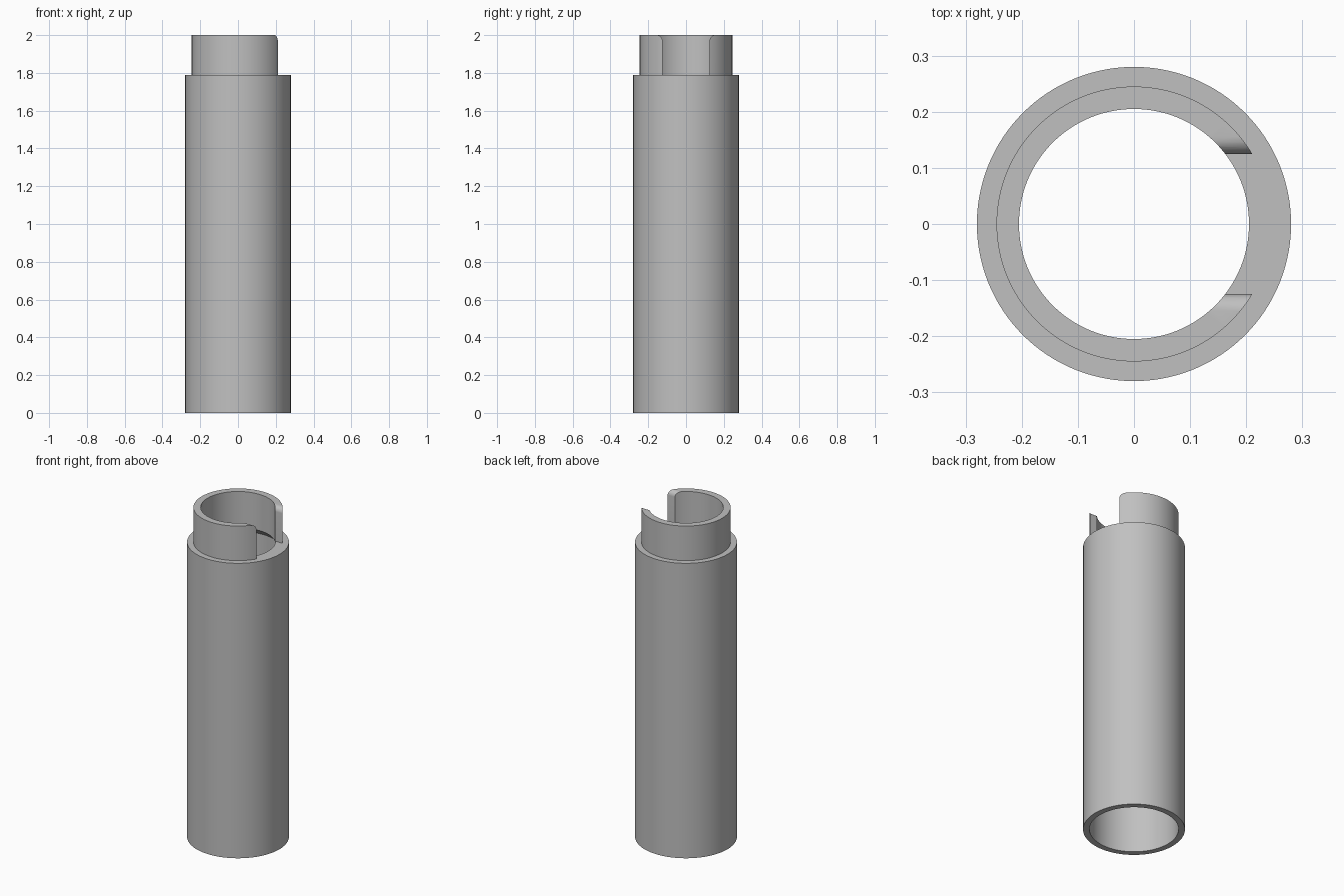
import bpy
import bmesh
from math import sin, cos, pi, radians

cube = bpy.data.objects.get("Cube")
if cube:
    bpy.data.objects.remove(cube, do_unlink=True)

SEGMENTS = 128
SHOULDER, TOP = 1.79, 2.0            # ledge height and collar height
OUTER, COLLAR, BORE = 0.28, 0.245, 0.205
NOTCH, FILLET = 0.125, 0.03          # notch half width and corner rounding

grey = bpy.data.materials.new("grey")
grey.use_nodes = True
colour = (0.53, 0.53, 0.53, 1)
grey.diffuse_color = colour
grey.node_tree.nodes["Principled BSDF"].inputs["Base Color"].default_value = colour


def finish(bm, name):
    bmesh.ops.recalc_face_normals(bm, faces=bm.faces)
    mesh = bpy.data.meshes.new(name)
    bm.to_mesh(mesh)
    bm.free()
    mesh.materials.append(grey)
    obj = bpy.data.objects.new(name, mesh)
    bpy.context.collection.objects.link(obj)
    return obj


def lathe(name, profile):
    """Revolve a closed (radius, height) profile around z."""
    bm = bmesh.new()
    rings = []
    for i in range(SEGMENTS):
        a = 2 * pi * i / SEGMENTS
        rings.append([bm.verts.new((r * cos(a), r * sin(a), z)) for r, z in profile])
    count = len(profile)
    for i, ring in enumerate(rings):
        after = rings[(i + 1) % SEGMENTS]
        for j in range(count):
            k = (j + 1) % count
            bm.faces.new((ring[j], after[j], after[k], ring[k]))
    return finish(bm, name)


# Tube with a stepped collar on top and a wide socket inside, coned under the collar
tube = lathe("socket_tube", [
    (COLLAR, 0), (OUTER, 0), (OUTER, SHOULDER), (COLLAR, SHOULDER),
    (COLLAR, TOP), (BORE, TOP), (BORE, SHOULDER - 0.01), (COLLAR, SHOULDER - 0.05)])

# Notch cutter on the +x side, flared at the top to round the collar's corners
half = [(NOTCH, SHOULDER)]
for i in range(9):
    a = radians(90) * i / 8
    half.append((NOTCH + FILLET * (1 - cos(a)), TOP - FILLET + FILLET * sin(a)))
half.append((NOTCH + FILLET, TOP + 0.1))
outline = half + [(-y, z) for y, z in reversed(half)]
bm = bmesh.new()
face = bm.faces.new([bm.verts.new((0.05, y, z)) for y, z in outline])
moved = bmesh.ops.extrude_face_region(bm, geom=[face])["geom"]
bmesh.ops.translate(bm, vec=(0.4, 0, 0),
                    verts=[v for v in moved if isinstance(v, bmesh.types.BMVert)])
cutter = finish(bm, "notch_cutter")
cutter.hide_render = True

cut = tube.modifiers.new("notch", "BOOLEAN")
cut.operation = "DIFFERENCE"
cut.solver = "EXACT"
cut.object = cutter
bpy.ops.object.select_all(action="DESELECT")
tube.select_set(True)
bpy.context.view_layer.objects.active = tube
bpy.ops.object.modifier_apply(modifier=cut.name)
bpy.data.objects.remove(cutter, do_unlink=True)
bpy.ops.object.shade_smooth_by_angle(angle=radians(30))
